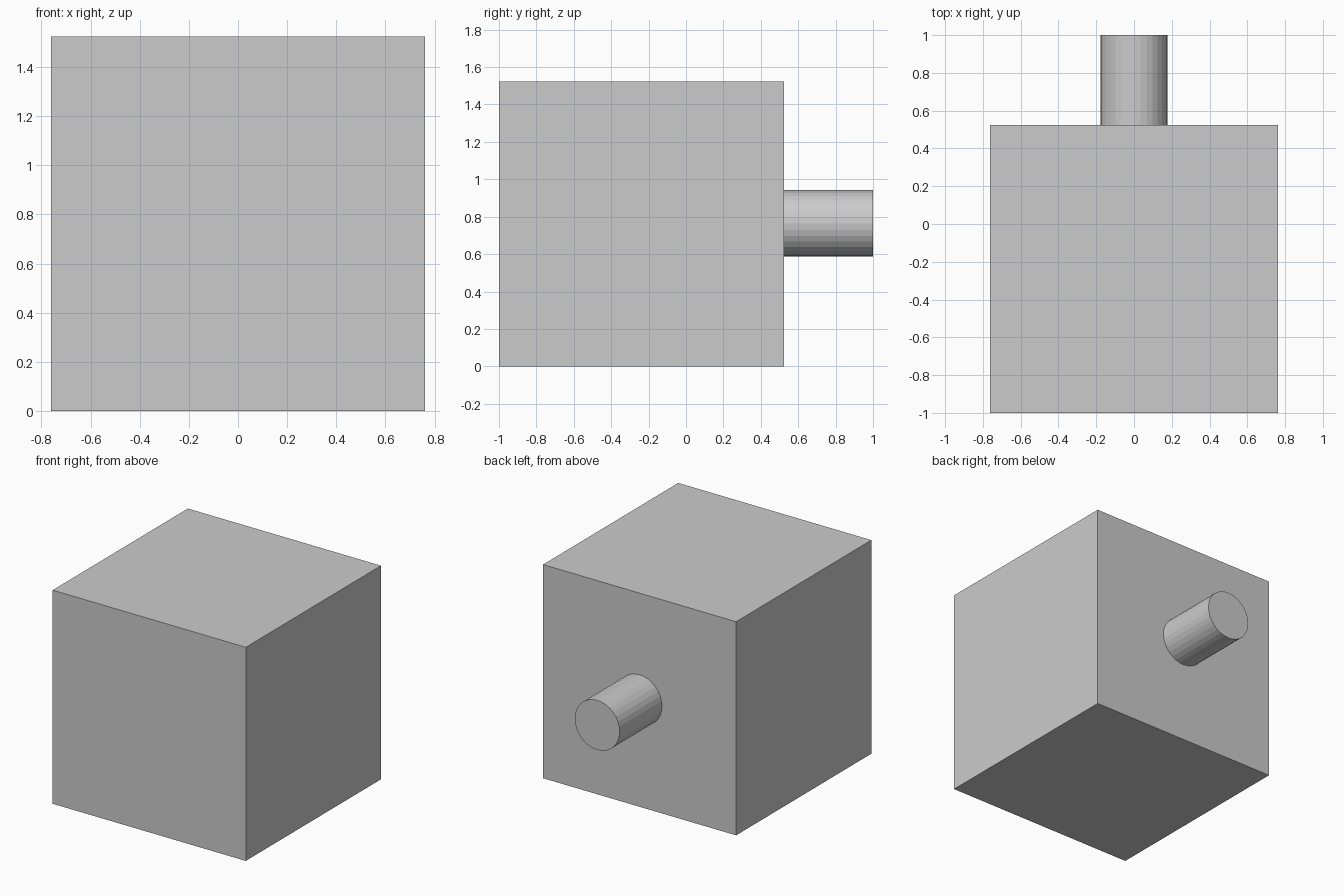
import bpy
from math import radians

if "Cube" in bpy.data.objects:
    bpy.data.objects.remove(bpy.data.objects["Cube"])

SIZE = 1.523      # cube edge
BACK = 0.523      # y of the cube's back face
MID_Z = SIZE / 2

# Cube body
bpy.ops.mesh.primitive_cube_add(size=SIZE, location=(0, BACK - SIZE / 2, MID_Z))
bpy.context.object.name = "body"

# Faceted peg on the back face, seated slightly into the body
start, end = BACK - 0.02, 1.0
bpy.ops.mesh.primitive_cylinder_add(vertices=32, radius=0.177, depth=end - start,
                                    location=(0, (start + end) / 2, MID_Z + 0.003),
                                    rotation=(radians(90), 0, 0))
bpy.context.object.name = "back_peg"
